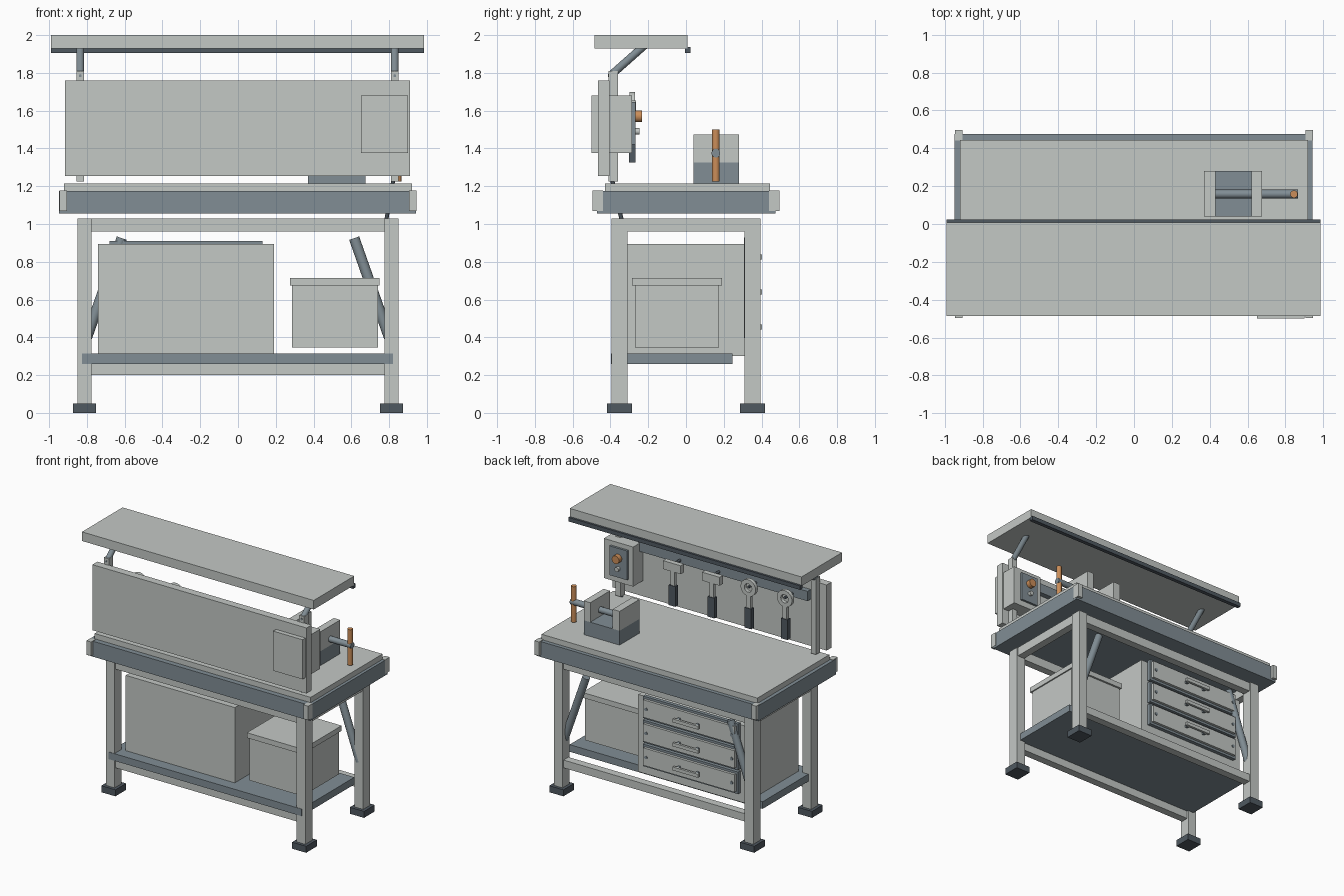
import bpy
import bmesh
from math import pi, radians
from mathutils import Vector

if "Cube" in bpy.data.objects:
    bpy.data.objects.remove(bpy.data.objects["Cube"])


def material(name, rgb):
    m = bpy.data.materials.new(name)
    m.use_nodes = True
    m.diffuse_color = (*rgb, 1)
    m.node_tree.nodes["Principled BSDF"].inputs["Base Color"].default_value = (*rgb, 1)
    return m


LIGHT = material("light grey paint", (0.55, 0.58, 0.56))
SLATE = material("slate steel", (0.22, 0.27, 0.30))
DARK = material("dark rubber", (0.08, 0.10, 0.12))
ORANGE = material("orange", (0.60, 0.27, 0.10))


def finish(name, bm, mat, smooth=False):
    me = bpy.data.meshes.new(name)
    bm.to_mesh(me)
    bm.free()
    me.materials.append(mat)
    ob = bpy.data.objects.new(name, me)
    bpy.context.collection.objects.link(ob)
    if smooth:
        bpy.ops.object.select_all(action="DESELECT")
        ob.select_set(True)
        bpy.context.view_layer.objects.active = ob
        bpy.ops.object.shade_smooth_by_angle(angle=radians(40))
    return ob


def box(name, x, y, z, mat):
    """Box from (min, max) pairs."""
    bm = bmesh.new()
    bmesh.ops.create_cube(bm, size=1)
    for v in bm.verts:
        v.co = [(a + b) / 2 + c * (b - a) for (a, b), c in zip((x, y, z), v.co)]
    return finish(name, bm, mat)


def around(c, w):
    return (c - w / 2, c + w / 2)


def rod(name, start, end, r, mat, sides=20):
    a, b = Vector(start), Vector(end)
    bm = bmesh.new()
    bmesh.ops.create_cone(bm, cap_ends=True, segments=sides, radius1=r, radius2=r, depth=(b - a).length)
    turn = Vector((0, 0, 1)).rotation_difference(b - a)
    for v in bm.verts:
        v.co = turn @ v.co + (a + b) / 2
    return finish(name, bm, mat, True)


def ring(name, centre, r_out, r_in, depth, mat, n=24):
    """Flat ring whose hole faces y."""
    bm = bmesh.new()
    bmesh.ops.create_circle(bm, segments=n, radius=r_in)
    edges = bm.edges[:]
    grown = bmesh.ops.extrude_edge_only(bm, edges=edges)["geom"]
    for v in grown:
        if isinstance(v, bmesh.types.BMVert):
            v.co *= r_out / r_in
    wall = bmesh.ops.extrude_face_region(bm, geom=bm.faces[:])["geom"]
    for v in wall:
        if isinstance(v, bmesh.types.BMVert):
            v.co.z += depth
    for v in bm.verts:
        v.co = Vector(centre) + Vector((v.co.x, v.co.z - depth / 2, v.co.y))
    bmesh.ops.recalc_face_normals(bm, faces=bm.faces)
    return finish(name, bm, mat, True)


# Legs, feet and corner caps
for sx in (-1, 1):
    for sy in (-1, 1):
        x, y = sx * 0.813, sy * 0.352
        box("leg", around(x, 0.074), around(y, 0.084), (0.05, 1.03), LIGHT)
        box("foot", around(x, 0.12), around(y, 0.13), (0, 0.05), DARK)
        box("corner_cap", around(sx * 0.925, 0.04), around(sy * 0.468, 0.055), (1.07, 1.178), LIGHT)
    box("side_rail", around(sx * 0.813, 0.06), (-0.31, 0.31), (0.96, 1.03), LIGHT)
    rod("brace", (sx * 0.80, 0.335, 0.40), (sx * 0.615, 0.335, 0.925), 0.028, SLATE)

# Long rails and lower shelf
for y in (-0.352, 0.352):
    box("top_rail", (-0.78, 0.78), around(y, 0.06), (0.96, 1.03), LIGHT)
    box("lower_rail", (-0.78, 0.78), around(y, 0.06), (0.20, 0.26), LIGHT)
box("shelf", (-0.825, 0.82), (-0.397, 0.245), (0.26, 0.315), SLATE)

# Worktop
box("worktop_apron", (-0.948, 0.943), (-0.47, 0.475), (1.055, 1.174), SLATE)
box("worktop", (-0.92, 0.92), (-0.43, 0.445), (1.174, 1.215), LIGHT)

# Drawer cabinet
box("cabinet", (-0.74, 0.19), (-0.31, 0.31), (0.30, 0.895), LIGHT)
for z in (0.455, 0.64, 0.825):
    box("drawer_frame", (-0.68, 0.13), (0.31, 0.338), around(z, 0.17), SLATE)
    box("drawer_front", (-0.665, 0.115), (0.338, 0.358), around(z, 0.135), LIGHT)
    box("drawer_handle", around(-0.275, 0.22), (0.385, 0.403), around(z, 0.026), LIGHT)
    for x in (-0.355, -0.195):
        box("handle_mount", around(x, 0.02), (0.355, 0.388), around(z, 0.02), SLATE)
    for x in (-0.64, 0.09):
        rod("drawer_screw", (x, 0.355, z), (x, 0.364, z), 0.012, SLATE, 12)

# Storage box
box("storage_box", (0.285, 0.74), (-0.27, 0.175), (0.345, 0.68), LIGHT)
box("storage_lid", (0.275, 0.75), (-0.285, 0.19), (0.675, 0.715), LIGHT)

# Back board, posts and canopy
box("back_board", (-0.915, 0.91), (-0.465, -0.405), (1.255, 1.76), LIGHT)
for x in (-0.835, 0.83):
    box("post", around(x, 0.042), (-0.41, -0.36), (1.225, 1.81), LIGHT)
    rod("canopy_strut", (x, -0.395, 1.79), (x, -0.22, 1.945), 0.021, SLATE)
    rod("post_bolt", (x, -0.414, 1.785), (x, -0.40, 1.785), 0.008, SLATE, 10)
box("canopy", (-0.99, 0.985), (-0.485, 0.008), (1.93, 2.0), LIGHT)
box("lamp_strip", (-0.99, 0.985), (-0.006, 0.024), (1.906, 1.937), DARK)

# Switch box and cable
box("switch_box", (0.65, 0.90), (-0.50, -0.285), (1.375, 1.68), LIGHT)
box("switch_plate", around(0.765, 0.15), (-0.285, -0.268), (1.42, 1.645), SLATE)
rod("switch_knob", (0.765, -0.27, 1.57), (0.765, -0.232, 1.57), 0.031, ORANGE)
rod("switch_button", (0.765, -0.27, 1.49), (0.765, -0.245, 1.49), 0.017, LIGHT)
rod("cable", (0.825, -0.395, 1.25), (0.785, -0.34, 1.02), 0.011, DARK, 10)

# Tool rail with hanging tools
box("tool_rail", (-0.78, 0.66), (-0.405, -0.365), (1.615, 1.69), SLATE)
TOOL_Y = (-0.297, -0.272)
for i, x in enumerate((0.306, -0.026, -0.34, -0.65)):
    box("tool_grip", around(x, 0.056), (-0.302, -0.267), (1.325, 1.48), DARK)
    rod("tool_hook", (x, -0.37, 1.64), (x, -0.275, 1.64), 0.01, DARK, 10)
    if i < 2:
        box("hammer_shaft", around(x, 0.036), TOOL_Y, (1.47, 1.60), LIGHT)
        box("hammer_head", around(x, 0.15), (-0.305, -0.265), (1.59, 1.655), LIGHT)
    else:
        box("wrench_shaft", around(x, 0.036), TOOL_Y, (1.47, 1.60), LIGHT)
        ring("wrench_ring", (x, -0.284, 1.635), 0.064, 0.032, 0.028, LIGHT)

# Vise
box("vise_base", (0.37, 0.675), (0.04, 0.28), (1.215, 1.325), SLATE)
for x in ((0.37, 0.43), (0.62, 0.675)):
    box("vise_jaw", x, (0.04, 0.28), (1.325, 1.475), LIGHT)
rod("vise_screw", (0.43, 0.158, 1.375), (0.865, 0.158, 1.375), 0.023, SLATE)
rod("vise_handle", (0.845, 0.158, 1.225), (0.845, 0.158, 1.50), 0.02, ORANGE)
